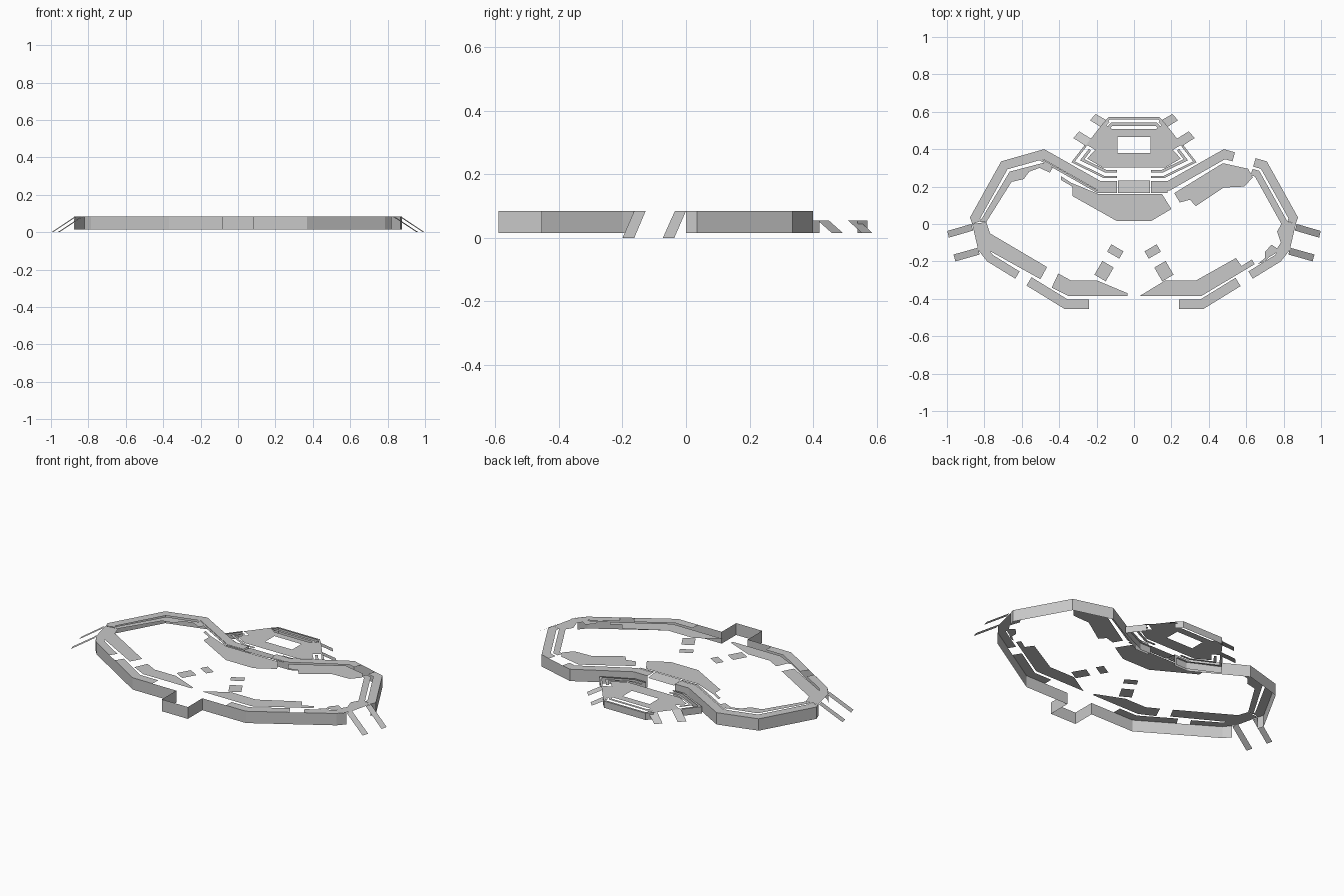
import bpy, bmesh, math
from mathutils import Vector

if "Cube" in bpy.data.objects:
    bpy.data.objects.remove(bpy.data.objects["Cube"])

TOP, LOW, BASE = 0.085, 0.055, 0.015   # main deck, rear deck, skirt bottom

grey = bpy.data.materials.new("light_grey")
grey.diffuse_color = (0.58, 0.58, 0.58, 1)
grey.use_nodes = True
grey.node_tree.nodes["Principled BSDF"].inputs["Base Color"].default_value = grey.diffuse_color


def build(name, faces):
    """Make one object from a list of faces given as 3D corner lists."""
    bm = bmesh.new()
    for f in faces:
        bm.faces.new([bm.verts.new(p) for p in f])
    bmesh.ops.remove_doubles(bm, verts=bm.verts, dist=0.0005)
    me = bpy.data.meshes.new(name)
    bm.to_mesh(me)
    bm.free()
    me.materials.append(grey)
    ob = bpy.data.objects.new(name, me)
    bpy.context.collection.objects.link(ob)
    return ob


def flip(path):
    """Mirror a path in x, keeping its inside on the left."""
    return [(-p[0],) + tuple(p[1:]) for p in reversed(path)]


def plate(name, pts, z):
    area = sum(a[0] * b[1] - b[0] * a[1] for a, b in zip(pts, pts[1:] + pts[:1]))
    if area < 0:
        pts = pts[::-1]
    build(name, [[(x, y, z) for x, y in pts]])


def wall(name, path, z0, z1):
    build(name, [[(*a, z0), (*b, z0), (*b, z1), (*a, z1)] for a, b in zip(path, path[1:])])


def offset(path, d):
    """Shift an open path to its left by d with mitred corners."""
    p = [Vector(q) for q in path]
    n = [Vector((a.y - b.y, b.x - a.x)).normalized() for a, b in zip(p, p[1:])]
    out = []
    for i, q in enumerate(p):
        m, k = n[max(i - 1, 0)], n[min(i, len(n) - 1)]
        out.append(tuple(q + (m + k) * (d / (1 + m.dot(k)))))
    return out


def strip(name, path, d0, d1, z):
    a, b = offset(path, d0), offset(path, d1)
    build(name, [[(*a[i], z), (*a[i + 1], z), (*b[i + 1], z), (*b[i], z)]
                 for i in range(len(a) - 1)])


# Outer skirt walls of the main deck
front_edge = [(0.085, -0.455), (0.37, -0.455), (0.785, -0.2), (0.82, -0.16)]
back_edge = [(0.865, 0), (0.877, 0.035), (0.71, 0.335), (0.48, 0.4), (0.18, 0.23), (0.09, 0.23)]
for side, f in (("right", lambda p: p), ("left", flip)):
    wall(side + "_front_skirt", f(front_edge), BASE, TOP)
    wall(side + "_back_skirt", f(back_edge), BASE, TOP)

# Open box in the middle of the front
wall("front_box", [(-0.085, -0.455), (-0.085, -0.59), (0.085, -0.59), (0.085, -0.455)], BASE, TOP)

# Rim along the main deck, broken by gaps
strip("right_front_rim", [(0.24, -0.455), (0.37, -0.455), (0.57, -0.332)], 0, 0.052, TOP)
strip("left_front_rim", flip([(0.24, -0.455), (0.37, -0.455), (0.575, -0.329)]), 0, 0.052, TOP)
corner = [(0.635, -0.292), (0.785, -0.2), (0.84, -0.13)]
strip("right_corner_rim", corner, 0, 0.045, TOP)
strip("left_corner_rim", flip(corner), 0, 0.045, TOP)
strip("right_side_rim", back_edge[:3] + [(0.65, 0.352)], 0, 0.047, TOP)
strip("right_back_rim", [(0.54, 0.383)] + back_edge[3:], 0, 0.05, TOP)
strip("left_back_rim", flip(back_edge), 0, 0.05, TOP)
strip("right_inner_strip", [(0.877, 0.035), (0.71, 0.335), (0.65, 0.352)], 0.06, 0.095, TOP)
strip("right_back_ledge", back_edge[4:], 0.052, 0.064, TOP)
strip("left_back_ledge", flip(back_edge[3:]), 0.052, 0.064, TOP)

# Floor plates of the main deck
floors = {
    "left_back_floor": [(-0.825, 0.01), (-0.665, 0.28), (-0.48, 0.328), (-0.435, 0.30),
                        (-0.45, 0.275), (-0.505, 0.30), (-0.56, 0.28), (-0.59, 0.24),
                        (-0.655, 0.225), (-0.79, 0.01)],
    "left_side_floor": [(-0.865, 0), (-0.79, 0.01), (-0.77, -0.05), (-0.465, -0.23),
                        (-0.5, -0.295), (-0.77, -0.145), (-0.835, -0.13)],
    "left_front_floor": [(-0.44, -0.34), (-0.405, -0.265), (-0.335, -0.303), (-0.195, -0.303),
                         (-0.035, -0.37), (-0.035, -0.385), (-0.35, -0.385)],
    "right_front_floor": [(0.03, -0.385), (0.165, -0.303), (0.33, -0.303), (0.545, -0.182),
                          (0.575, -0.225), (0.63, -0.19), (0.645, -0.215), (0.36, -0.385)],
    "right_corner_floor": [(0.66, -0.215), (0.70, -0.2), (0.70, -0.15), (0.735, -0.11),
                           (0.765, -0.13), (0.785, -0.1), (0.765, -0.04), (0.80, 0.02),
                           (0.865, 0), (0.835, -0.13), (0.76, -0.155)],
    "right_back_floor": [(0.215, 0.165), (0.475, 0.325), (0.61, 0.295), (0.635, 0.25),
                         (0.59, 0.2), (0.48, 0.195), (0.33, 0.095), (0.30, 0.13), (0.245, 0.115)],
    "centre_back_floor": [(-0.39, 0.255), (-0.335, 0.22), (-0.19, 0.16), (0.15, 0.16),
                          (0.2, 0.08), (0.09, 0.015), (-0.09, 0.015), (-0.33, 0.15),
                          (-0.33, 0.2), (-0.39, 0.235)],
}
for name, pts in floors.items():
    plate(name, pts, TOP)

# Loose floor tiles, in mirrored pairs
for side, s in (("left", -1), ("right", 1)):
    for name, cx, cy, w, h in (("small_tile", 0.1, -0.147, 0.075, 0.045),
                               ("large_tile", 0.16, -0.252, 0.07, 0.085)):
        a = math.radians(30)
        pts = [(s * (cx + u * w / 2 * math.cos(a) - v * h / 2 * math.sin(a)),
                cy + u * w / 2 * math.sin(a) + v * h / 2 * math.cos(a))
               for u, v in ((-1, -1), (1, -1), (1, 1), (-1, 1))]
        plate(side + "_" + name, pts, TOP)

# Sloping link from the main deck to the rear deck
build("link_ramp", [[(-0.085, 0.165, TOP), (0.085, 0.165, TOP),
                     (0.085, 0.232, TOP - 0.01), (-0.085, 0.232, TOP - 0.01)]])

# Sloping legs on both sides and around the rear deck
legs = {
    "upper_side_leg": [(0.86, -0.035, TOP), (0.99, -0.073, 0), (0.998, -0.037, 0), (0.87, 0, TOP)],
    "lower_side_leg": [(0.825, -0.163, TOP), (0.955, -0.2, 0), (0.965, -0.163, 0), (0.835, -0.127, TOP)],
    "upper_rear_leg": [(0.165, 0.51, LOW), (0.235, 0.555, BASE), (0.205, 0.588, BASE), (0.13, 0.545, LOW)],
    "lower_rear_leg": [(0.255, 0.415, LOW), (0.325, 0.46, BASE), (0.292, 0.495, BASE), (0.22, 0.45, LOW)],
}
for name, pts in legs.items():
    build("right_" + name, [pts])
    build("left_" + name, [flip(pts)])

# Rear deck: skirts, thin rims, ledges
rear_front = [(0.09, 0.245), (0.16, 0.245), (0.335, 0.33), (0.265, 0.42)]
rear_back = [(0.165, 0.54), (0.135, 0.572), (-0.135, 0.572), (-0.165, 0.54)]
wall("rear_back_skirt", rear_back, BASE, LOW)
strip("rear_back_rim", rear_back, 0, 0.012, LOW)
strip("rear_back_inner_rim", rear_back, 0.03, 0.047, LOW)
ledge = [(0.165, 0.54), (0.255, 0.425), (0.205, 0.395), (0.115, 0.505)]
for side, f in (("right", lambda p: p), ("left", flip)):
    wall(side + "_rear_skirt", f(rear_front), BASE, LOW)
    strip(side + "_rear_rim", f(rear_front), 0, 0.012, LOW)
    strip(side + "_rear_inner_rim", f(rear_front), 0.03, 0.045, LOW)
    plate(side + "_rear_ledge", f(ledge), LOW)

# Rear floor with a rectangular opening, made as two halves
half = [(0, 0.303), (0.17, 0.303), (0.25, 0.35), (0.2, 0.405), (0.12, 0.508), (0, 0.508),
        (0, 0.465), (0.088, 0.465), (0.088, 0.38), (0, 0.38)]
plate("right_rear_floor", half, LOW)
plate("left_rear_floor", flip(half), LOW)
